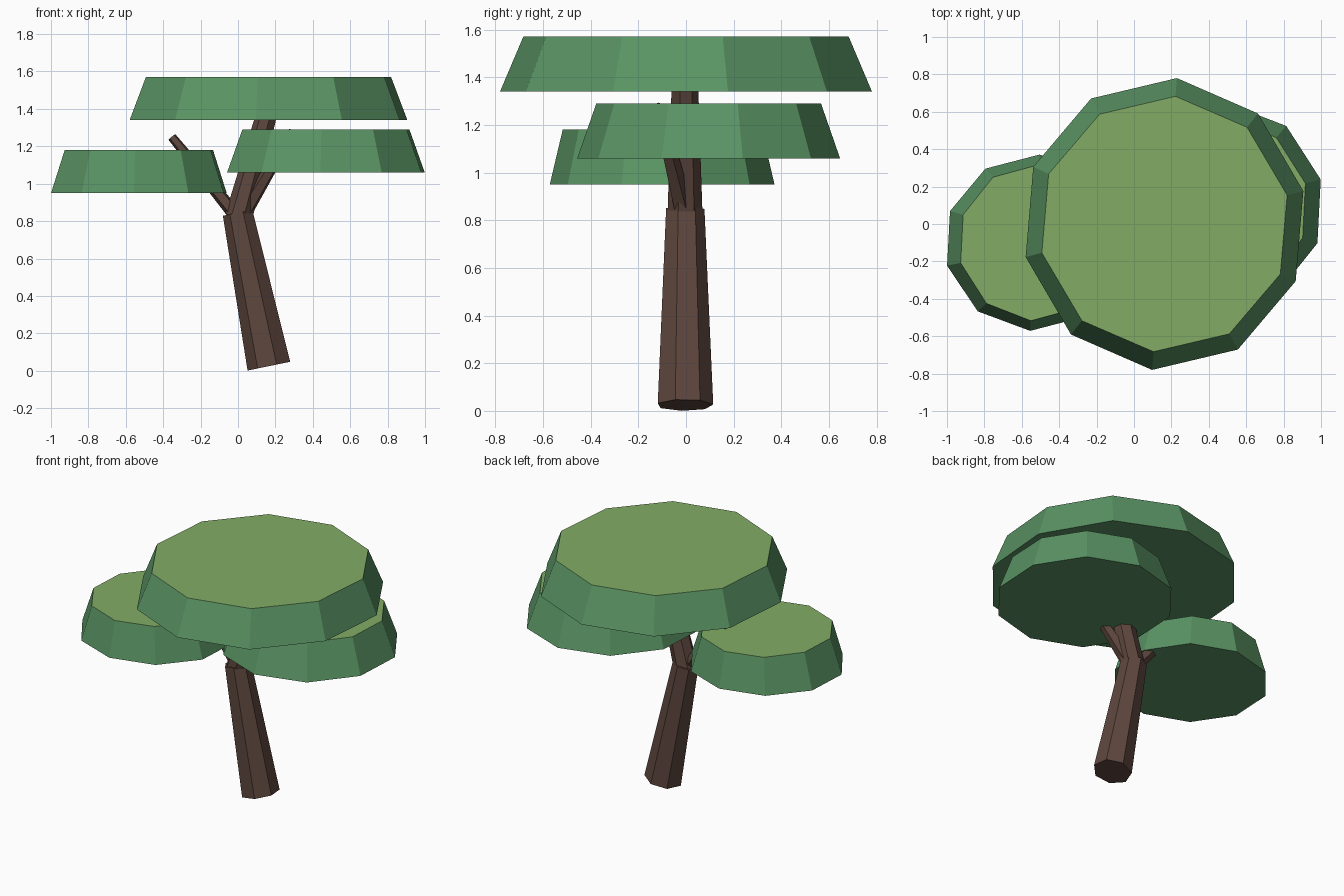
import bpy
import bmesh
from math import cos, sin, radians, tau
from mathutils import Vector

if "Cube" in bpy.data.objects:
    bpy.data.objects.remove(bpy.data.objects["Cube"])


def material(name, rgb):
    m = bpy.data.materials.new(name)
    m.diffuse_color = (*rgb, 1)
    m.use_nodes = True
    m.node_tree.nodes["Principled BSDF"].inputs["Base Color"].default_value = m.diffuse_color
    return m


BARK = material("bark", (0.109, 0.061, 0.047))
LEAF = material("leaf_side", (0.102, 0.296, 0.127))
LEAF_TOP = material("leaf_top", (0.223, 0.413, 0.133))


def frustum(name, start, end, r0, r1, sides, phase, mats):
    """Flat-faced tapered prism from start to end; r0 and r1 are (rx, ry)."""
    start, end = Vector(start), Vector(end)
    turn = Vector((0, 0, 1)).rotation_difference(end - start)
    bm = bmesh.new()
    rings = []
    for centre, (rx, ry) in ((start, r0), (end, r1)):
        ring = []
        for i in range(sides):
            a = radians(phase) + tau * i / sides
            ring.append(bm.verts.new(centre + turn @ Vector((rx * cos(a), ry * sin(a), 0))))
        rings.append(ring)
    low, high = rings
    for i in range(sides):
        j = (i + 1) % sides
        bm.faces.new((low[i], low[j], high[j], high[i]))
    bm.faces.new(low[::-1])
    top = bm.faces.new(high)
    top.material_index = len(mats) - 1
    mesh = bpy.data.meshes.new(name)
    bm.to_mesh(mesh)
    bm.free()
    for m in mats:
        mesh.materials.append(m)
    obj = bpy.data.objects.new(name, mesh)
    bpy.context.collection.objects.link(obj)
    return obj


# Leaning trunk, upper trunk and two thin branches
for name, start, end, r0, r1, sides, phase in (
    ("lower_trunk", (0.168, -0.005, 0.025), (0.0, -0.005, 0.845), 0.12, 0.083, 7, 32),
    ("upper_trunk", (0.005, -0.006, 0.82), (0.165, -0.006, 1.41), 0.076, 0.056, 7, 32),
    ("left_branch", (-0.01, 0.0, 0.83), (-0.353, 0.045, 1.25), 0.04, 0.025, 5, 20),
    ("right_branch", (0.03, -0.01, 0.84), (0.295, -0.12, 1.28), 0.045, 0.025, 5, 20),
):
    frustum(name, start, end, (r0, r0), (r1, r1), sides, phase, [BARK])

# Three flat ten-sided canopies with lighter tops
for name, x, y, z, rx, ry, sx, sy, phase in (
    ("top_canopy", 0.163, 0.0, 1.34, 0.762, 0.783, 0.883, 0.875, 13),
    ("left_canopy", -0.53, -0.10, 0.95, 0.486, 0.472, 0.845, 0.885, 15),
    ("right_canopy", 0.47, 0.095, 1.06, 0.547, 0.552, 0.845, 0.855, 15),
):
    frustum(name, (x, y, z), (x, y, z + 0.23), (rx, ry), (rx * sx, ry * sy),
            10, phase, [LEAF, LEAF_TOP])
